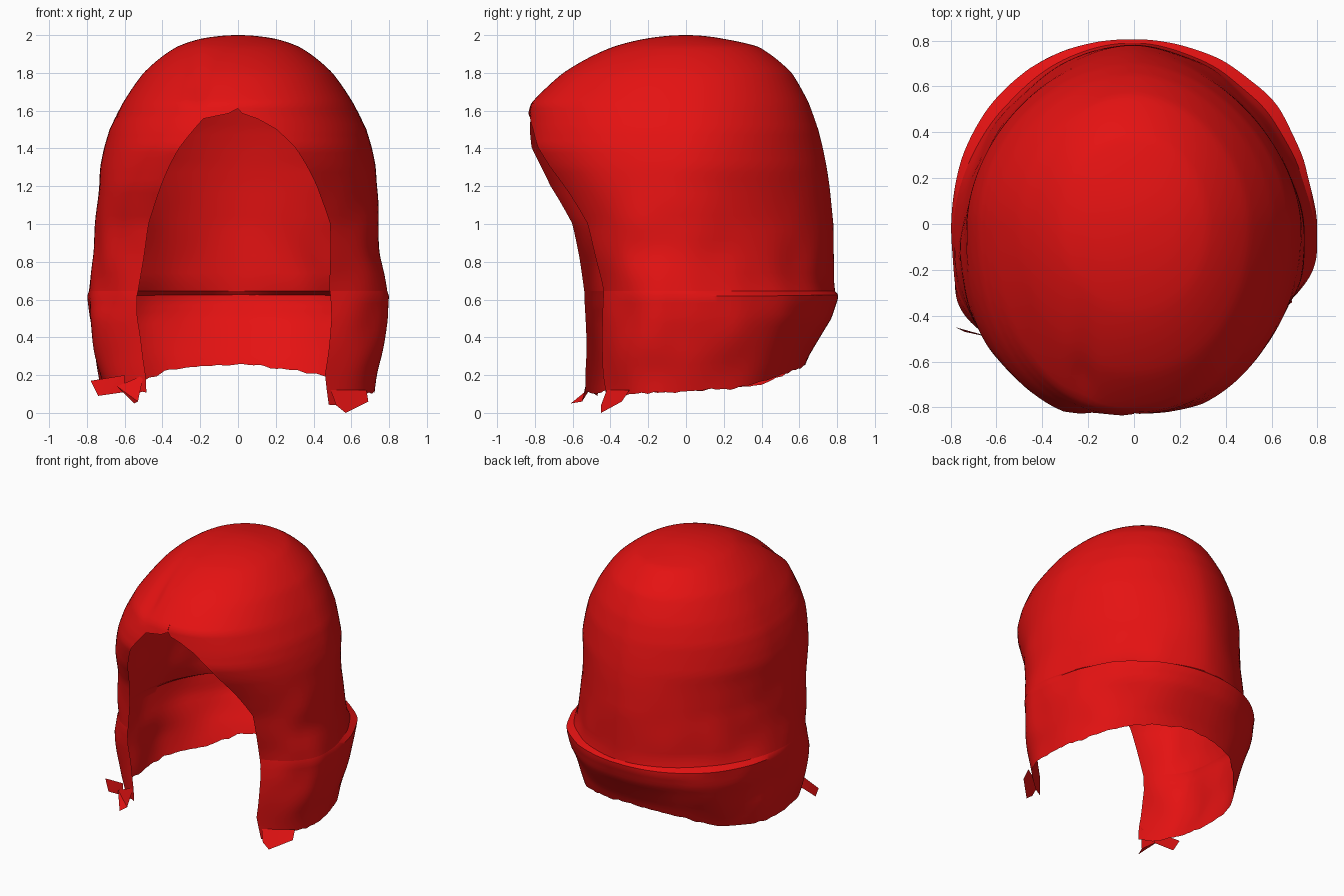
import bpy, bmesh
from math import sin, cos, radians, sqrt, exp, copysign
from mathutils import Vector, noise

if "Cube" in bpy.data.objects:
    bpy.data.objects.remove(bpy.data.objects["Cube"])

red = bpy.data.materials.new("red cloth")
red.use_nodes = True
red.diffuse_color = (0.78, 0.006, 0.006, 1)
red.node_tree.nodes["Principled BSDF"].inputs["Base Color"].default_value = red.diffuse_color

# Height, half width, depth at front left, front right and back,
# squareness of the right cheek and the back, centre y
PROFILE = [
    (2.0, 0, 0, 0, 0, 2, 2, 0),
    (1.98, .2, .22, .22, .2, 2, 2, 0),
    (1.94, .32, .38, .38, .38, 2, 2, 0),
    (1.8, .5, .65, .65, .56, 2, 1.9, 0),
    (1.64, .61, .82, .82, .65, 2.2, 1.85, 0),
    (1.5, .68, .84, .86, .70, 2.3, 1.8, 0),
    (1.4, .71, .85, .87, .725, 2.4, 1.75, 0),
    (1.3, .73, .80, .81, .755, 2.6, 1.75, -.01),
    (1.2, .735, .70, .72, .81, 2.8, 1.75, -.05),
    (1.0, .75, .53, .55, .88, 3, 1.75, -.1),
    (.65, .78, .42, .48, .885, 3.2, 1.85, -.1),
    (.62, .79, .42, .48, .91, 3.2, 2.2, -.1),
    (.5, .79, .42, .48, .87, 3.2, 2.2, -.1),
    (.3, .76, .42, .48, .75, 3, 2.2, -.1),
    (0, .70, .42, .5, .63, 2.8, 2.2, -.1),
]
# Height, half angle of the face opening on the left and right
OPENING = [(2, 0, 0), (1.59, 0, 0), (1.57, 6, 13), (1.5, 16, 17), (1.4, 24, 22),
           (1.2, 33, 26), (1, 39, 30), (.6, 37, 32), (.2, 37, 33), (0, 43, 36)]
# Angle from the front, height of the bottom hem
HEM = [(0, .05), (50, .04), (62, .1), (90, .11), (120, .13), (150, .21), (180, .26),
       (205, .23), (225, .15), (270, .11), (300, .13), (312, .1), (360, .13)]
COLUMNS = 128


def sample(table, key, warp=lambda k: k):
    """Interpolate a table row at a key."""
    pos = warp(key)
    for a, b in zip(table, table[1:]):
        lo, hi = warp(a[0]), warp(b[0])
        if lo <= pos <= hi:
            f = (pos - lo) / (hi - lo)
            return [p + (q - p) * f for p, q in zip(a[1:], b[1:])]
    return list(table[-1][1:])


def depth(z):
    return sqrt(max(0, 2 - z))


def surface(angle, z):
    """Point on the hood at an angle from the front and a height."""
    width, left, right, back, cheek, rear, centre = sample(PROFILE, z, depth)
    s, c = sin(radians(angle)), cos(radians(angle))
    if c < 0:
        reach, square = back, rear + (.1 if s < 0 else 0)
    else:
        reach, square = (left, 2.15) if s >= 0 else (right, cheek)
    x = width * copysign(abs(s) ** (2 / square), s)
    y = centre - reach * copysign(abs(c) ** (2 / square), c)
    # Front crease and soft cloth wrinkles
    fade = min(1, max(0, (z - 1.6) * 8)) * min(1, max(0, -y * 1.5))
    crease = .04 * fade * exp(-((x + .23) / .05) ** 2)
    low = min(1, max(0, (1.3 - z) * 2))
    ripple = .03 * low * abs(s) * noise.noise(Vector((x, y, z)) * 4)
    scale = 1 - crease + ripple
    return Vector((x * scale, y * scale, z))


def make_object(name, bm):
    mesh = bpy.data.meshes.new(name)
    bm.to_mesh(mesh)
    bm.free()
    mesh.materials.append(red)
    ob = bpy.data.objects.new(name, mesh)
    bpy.context.collection.objects.link(ob)
    bpy.ops.object.select_all(action='DESELECT')
    ob.select_set(True)
    bpy.context.view_layer.objects.active = ob
    bpy.ops.object.shade_smooth_by_angle(angle=radians(40))


def make_sheet(name, rows, height):
    """Loft a sheet around the head; height(row, angle) gives z."""
    bm = bmesh.new()
    grid = []
    for row in rows:
        sides = [sample(OPENING, height(row, a), depth)[i] for i, a in enumerate((45, 320))]
        line = []
        for i in range(COLUMNS + 1):
            angle = sides[0] + (360 - sum(sides)) * i / COLUMNS
            line.append(bm.verts.new(surface(angle, height(row, angle))))
        grid.append(line)
    for upper, lower in zip(grid, grid[1:]):
        for i in range(COLUMNS):
            bm.faces.new((upper[i], lower[i], lower[i + 1], upper[i + 1]))
    bmesh.ops.remove_doubles(bm, verts=bm.verts, dist=.0005)
    bmesh.ops.recalc_face_normals(bm, faces=bm.faces)
    # Outside faces point away from the head
    if sum(f.normal.dot(f.calc_center_median() - Vector((0, 0, 1))) for f in bm.faces) < 0:
        bmesh.ops.reverse_faces(bm, faces=bm.faces)
    make_object(name, bm)


# Main dome with the arched face opening
steps = 56
make_sheet("hood_dome", [2 - (2 - .645) * (i / steps) ** 2 for i in range(steps + 1)],
           lambda z, angle: z)


# Neck band tapering in to the hem
def band_height(t, angle):
    hem = sample(HEM, angle)[0] + .012 * noise.noise(Vector((angle / 5, 0, 0)))
    return .645 + (max(0, hem) - .645) * t


make_sheet("neck_band", [0, .05] + [.05 + .95 * i / 14 for i in range(1, 15)], band_height)

# Torn cloth tips at the front corners
TIPS = {
    "right_tip_outer": [(-.6, -.5, .2), (-.78, -.45, .17), (-.74, -.47, .09), (-.6, -.5, .11)],
    "right_tip_front": [(-.5, -.52, .2), (-.64, -.5, .14), (-.55, -.61, .05), (-.53, -.55, .06)],
    "left_tip": [(.49, -.42, .12), (.52, -.45, .04), (.57, -.45, 0), (.69, -.34, .06), (.68, -.3, .12)],
}
for name, corners in TIPS.items():
    bm = bmesh.new()
    bm.faces.new([bm.verts.new(c) for c in corners])
    bmesh.ops.triangulate(bm, faces=bm.faces)
    make_object(name, bm)
